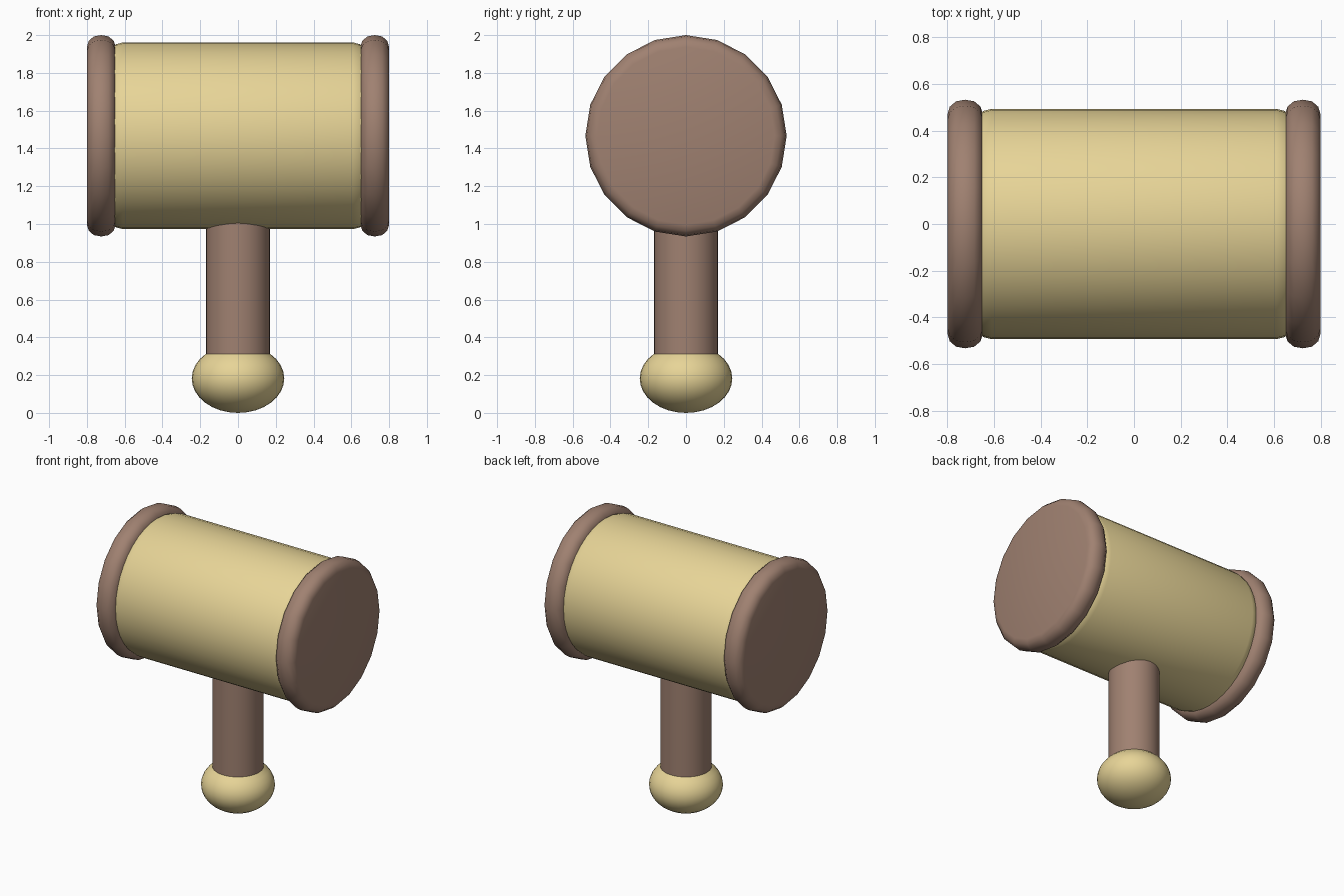
import bpy, bmesh
from math import sin, cos, pi, radians, sqrt
from mathutils import Matrix

if "Cube" in bpy.data.objects:
    bpy.data.objects.remove(bpy.data.objects["Cube"])


def material(name, color):
    mat = bpy.data.materials.new(name)
    mat.diffuse_color = (*color, 1)
    mat.use_nodes = True
    mat.node_tree.nodes["Principled BSDF"].inputs["Base Color"].default_value = mat.diffuse_color
    return mat


def lathe(name, profile, sides, mat, place=Matrix()):
    """Closed turned solid from (radius, height) pairs; flat discs at the ends."""
    bm = bmesh.new()
    rings = []
    for r, h in profile:
        if r < 1e-5:
            rings.append([bm.verts.new((0, 0, h))] * sides)
        else:
            rings.append([bm.verts.new((r * cos(2 * pi * i / sides), r * sin(2 * pi * i / sides), h))
                          for i in range(sides)])
    for a, b in zip(rings, rings[1:]):
        for i in range(sides):
            j = (i + 1) % sides
            bm.faces.new(list(dict.fromkeys((a[i], a[j], b[j], b[i]))))
    for ring in (rings[0], rings[-1]):
        if ring[0] is not ring[1]:
            bm.faces.new(ring)
    bm.transform(place)
    bmesh.ops.recalc_face_normals(bm, faces=bm.faces)
    mesh = bpy.data.meshes.new(name)
    bm.to_mesh(mesh)
    bm.free()
    mesh.materials.append(mat)
    obj = bpy.data.objects.new(name, mesh)
    bpy.context.collection.objects.link(obj)
    bpy.ops.object.select_all(action='DESELECT')
    obj.select_set(True)
    bpy.context.view_layer.objects.active = obj
    bpy.ops.object.shade_smooth_by_angle(angle=radians(40))
    return obj


pale = material("pale_wood", (0.80, 0.66, 0.31))
brown = material("brown_wood", (0.35, 0.22, 0.165))
HEAD_Z = 1.467
to_x = Matrix.Translation((0, 0, HEAD_Z)) @ Matrix.Rotation(pi / 2, 4, 'Y')

# Barrel of the head, lying along x with eased ends
lathe("head_barrel", [(0.475, -0.66), (0.485, -0.645), (0.494, -0.61),
                      (0.494, 0.61), (0.485, 0.645), (0.475, 0.66)], 40, pale, to_x)

# Rounded end caps with flat striking faces
cap = [(0.47, 0.648), (0.503, 0.658), (0.526, 0.685), (0.533, 0.724),
       (0.526, 0.763), (0.503, 0.79), (0.47, 0.80)]
lathe("right_cap", cap, 20, brown, to_x)
lathe("left_cap", [(r, -h) for r, h in cap], 20, brown, to_x)

# Handle running from the knob up into the barrel
lathe("handle", [(0.17, 0.31), (0.17, 1.02)], 32, brown)

# Flattened ball knob, cut off flat where the handle begins
top = pi - 0.766
knob = [(0.245 * sin(top * i / 12), 0.182 - 0.182 * cos(top * i / 12)) for i in range(13)]
lathe("handle_knob", knob, 32, pale)
